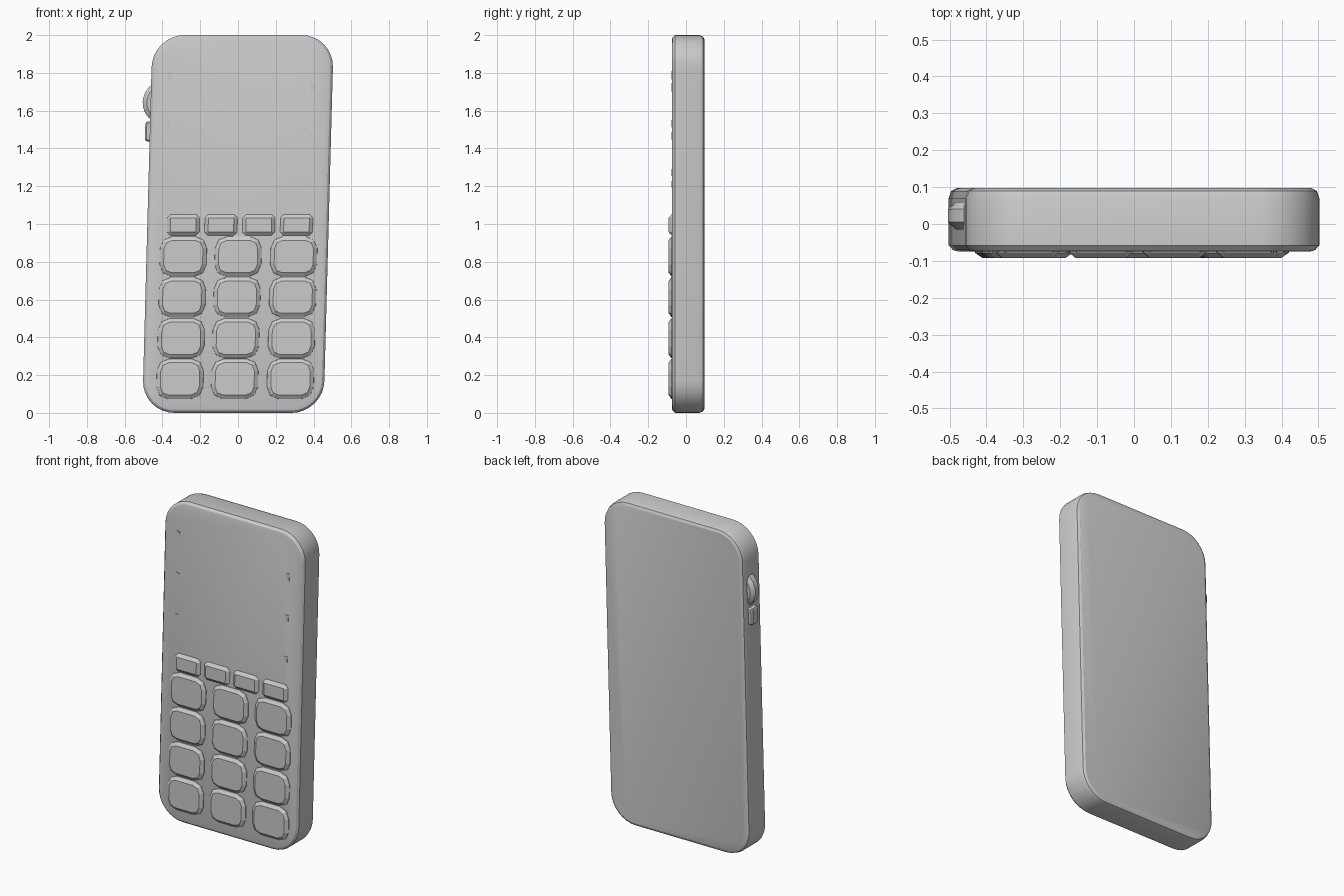
import bpy, bmesh, math

cube = bpy.data.objects.get("Cube")
if cube:
    bpy.data.objects.remove(cube, do_unlink=True)

grey = bpy.data.materials.new("plain grey")
grey.use_nodes = True
COLOUR = (0.6, 0.6, 0.6, 1)
grey.diffuse_color = COLOUR
grey.node_tree.nodes["Principled BSDF"].inputs["Base Color"].default_value = COLOUR

LEAN = 0.027  # sideways lean of the whole handset


def rounded_rect(cx, cz, w, h, r, steps):
    """Outline of a rounded rectangle in the front plane."""
    pts = []
    for i, (sx, sz) in enumerate([(1, 1), (-1, 1), (-1, -1), (1, -1)]):
        for k in range(steps + 1):
            a = math.pi / 2 * (i + k / steps)
            pts.append((cx + sx * (w / 2 - r) + r * math.cos(a),
                        cz + sz * (h / 2 - r) + r * math.sin(a)))
    return pts


def loft(name, rings, smooth=True):
    """Skin a list of (y, outline) rings and cap both ends."""
    bm = bmesh.new()
    loops = [[bm.verts.new((x + LEAN * (z - 1), y, z)) for x, z in pts]
             for y, pts in rings]
    n = len(loops[0])
    for a, b in zip(loops, loops[1:]):
        for i in range(n):
            bm.faces.new((a[i], a[(i + 1) % n], b[(i + 1) % n], b[i]))
    bm.faces.new(loops[0])
    bm.faces.new(loops[-1])
    bmesh.ops.recalc_face_normals(bm, faces=bm.faces)
    mesh = bpy.data.meshes.new(name)
    bm.to_mesh(mesh)
    bm.free()
    mesh.materials.append(grey)
    obj = bpy.data.objects.new(name, mesh)
    bpy.context.collection.objects.link(obj)
    if smooth:
        bpy.ops.object.select_all(action="DESELECT")
        obj.select_set(True)
        bpy.context.view_layer.objects.active = obj
        bpy.ops.object.shade_smooth_by_angle(angle=math.radians(25))
    return obj


def slab(name, cx, cz, w, h, r, steps, profile, smooth=True):
    """Rounded slab whose edge follows (y, inset) steps."""
    return loft(name, [(y, rounded_rect(cx, cz, w - 2 * i, h - 2 * i,
                                        max(r - i, 0.002), steps))
                       for y, i in profile], smooth)


# Handset body with softened front and back rims
slab("body", 0, 1, 0.96, 2.0, 0.17, 8,
     [(-0.075, 0.026), (-0.071, 0.012), (-0.058, 0.0),
      (0.07, 0.0), (0.09, 0.007), (0.097, 0.022)])

# Number keys, three columns by four rows
for row, z in enumerate([0.18, 0.395, 0.613, 0.828]):
    for col, x in enumerate([-0.285, 0.005, 0.300]):
        slab(f"number_key_{row}_{col}", x, z, 0.25, 0.215, 0.065, 2,
             [(-0.07, 0.0), (-0.078, 0.002), (-0.092, 0.022)], False)

# Narrow function keys above them
for i in range(4):
    slab(f"function_key_{i}", -0.29 + i * 0.2, 0.995, 0.175, 0.115, 0.02, 1,
         [(-0.07, 0.0), (-0.077, 0.002), (-0.092, 0.02)], False)

# Raised bar on the middle key
slab("key_bar", 0, 0.71, 0.14, 0.008, 0.002, 1, [(-0.07, 0), (-0.08, 0)], False)

# Small marks down both sides of the screen
for side, x, top in [("right", -0.38, 1.787), ("left", 0.376, 1.724)]:
    for i in range(3):
        slab(f"screen_mark_{side}_{i}", x, top - i * 0.257, 0.022,
             0.044 - i * 0.004, 0.002, 1, [(-0.07, 0), (-0.078, 0)], False)

# Scroll wheel and small button on the side
wheel = [(-0.015, 0.095), (0.005, 0.117), (0.04, 0.117), (0.06, 0.095)]
loft("scroll_wheel", [(y, [(-0.405 + r * math.cos(a), 1.645 + r * math.sin(a))
                           for a in (math.tau * k / 32 for k in range(32))])
                      for y, r in wheel])
slab("side_button", -0.475, 1.49, 0.06, 0.105, 0.012, 2,
     [(-0.01, 0.008), (0.0, 0.0), (0.045, 0.0), (0.055, 0.008)], False)
